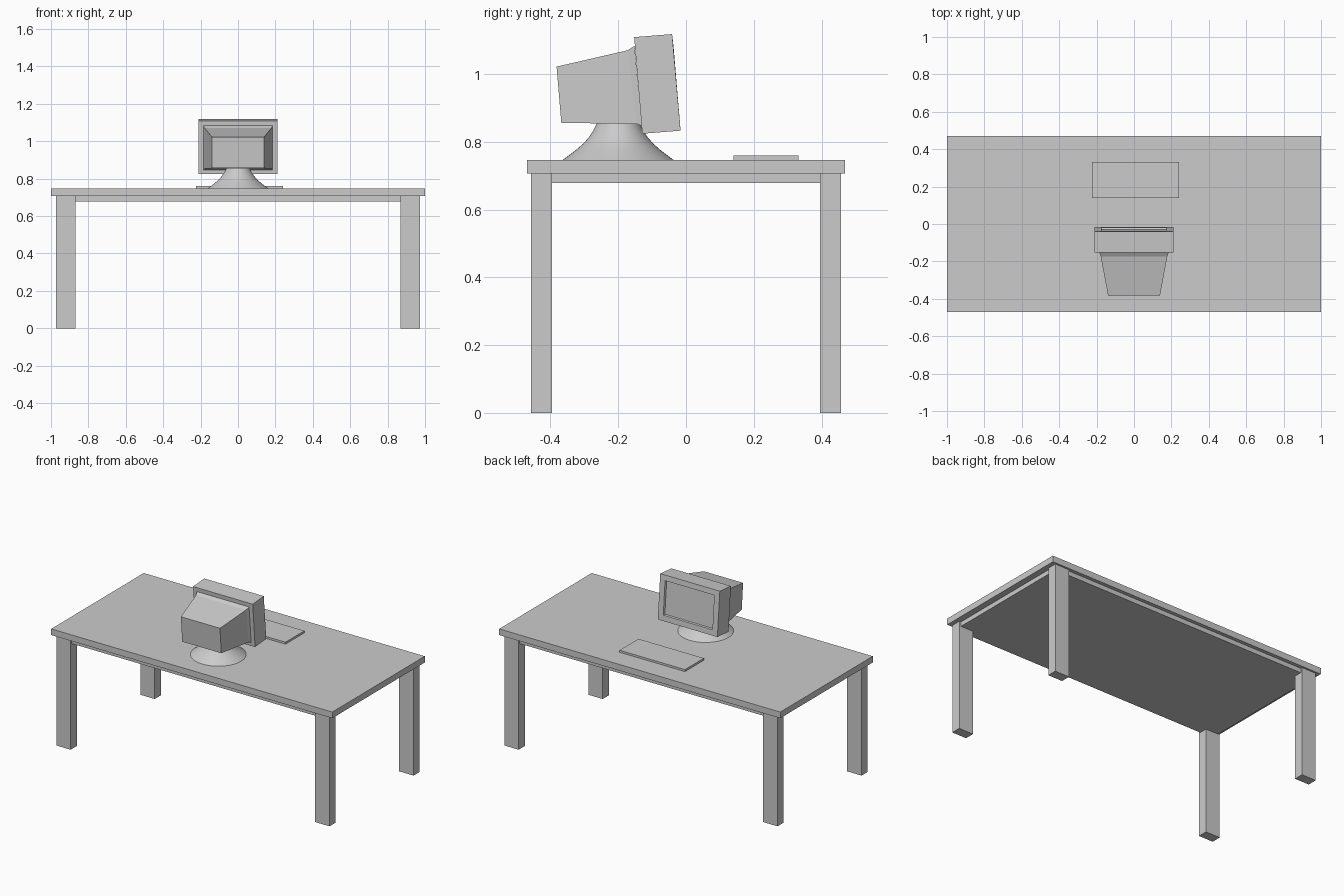
import bpy, bmesh, math

if "Cube" in bpy.data.objects:
    bpy.data.objects.remove(bpy.data.objects["Cube"])


def finish(name, bm):
    bmesh.ops.recalc_face_normals(bm, faces=bm.faces)
    mesh = bpy.data.meshes.new(name)
    bm.to_mesh(mesh)
    bm.free()
    obj = bpy.data.objects.new(name, mesh)
    bpy.context.collection.objects.link(obj)
    return obj


def box(name, x, y, z):
    bm = bmesh.new()
    bmesh.ops.create_cube(bm, size=1)
    for v in bm.verts:
        v.co = [lo + (hi - lo) * (c + 0.5) for c, (lo, hi) in zip(v.co, (x, y, z))]
    return finish(name, bm)


def loft(name, rings):
    """Rectangular rings (half width, top y, top z, bottom y, bottom z), capped."""
    bm = bmesh.new()
    loops = []
    for w, ty, tz, by, bz in rings:
        loops.append([bm.verts.new(c) for c in
                      ((-w, ty, tz), (w, ty, tz), (w, by, bz), (-w, by, bz))])
    for a, b in zip(loops, loops[1:]):
        for i in range(4):
            j = (i + 1) % 4
            bm.faces.new((a[i], a[j], b[j], b[i]))
    bm.faces.new(loops[0])
    bm.faces.new(loops[-1])
    return finish(name, bm)


# Table: top, recessed under-panel, four legs
box("table_top", (-1, 1), (-0.47, 0.47), (0.707, 0.747))
box("under_panel", (-0.96, 0.96), (-0.447, 0.447), (0.678, 0.707))
for sx, side in ((-1, "left"), (1, "right")):
    for sy, end in ((-1, "front"), (1, "back")):
        box(f"{end}_{side}_leg", sorted((sx * 0.87, sx * 0.972)),
            sorted((sy * 0.396, sy * 0.458)), (0, 0.707))

# Keyboard
box("keyboard", (-0.225, 0.24), (0.14, 0.332), (0.747, 0.76))

# Monitor rear housing, flared slightly where it meets the bezel
loft("monitor_housing", [
    (0.139, -0.382, 1.022, -0.368, 0.856),
    (0.178, -0.173, 1.070, -0.145, 0.853),
    (0.185, -0.152, 1.083, -0.130, 0.846)])

# Monitor bezel, tilted back, with a recessed screen
loft("monitor_bezel", [
    (0.212, -0.153, 1.109, -0.129, 0.824),
    (0.212, -0.041, 1.118, -0.016, 0.833),
    (0.175, -0.037, 1.084, -0.019, 0.869),
    (0.171, -0.048, 1.080, -0.030, 0.872)])

# Flared round stand
profile = [(0.163, 0.747), (0.127, 0.774), (0.105, 0.793), (0.088, 0.812),
           (0.074, 0.833), (0.062, 0.857), (0.058, 0.87)]
bm = bmesh.new()
loops = [[bm.verts.new((r * math.cos(t), -0.2 + r * math.sin(t), z))
          for t in [2 * math.pi * i / 48 for i in range(48)]] for r, z in profile]
for a, b in zip(loops, loops[1:]):
    for i in range(48):
        j = (i + 1) % 48
        bm.faces.new((a[i], a[j], b[j], b[i]))
bm.faces.new(loops[0])
bm.faces.new(loops[-1])
stand = finish("monitor_stand", bm)
bpy.context.view_layer.objects.active = stand
stand.select_set(True)
bpy.ops.object.shade_smooth_by_angle(angle=math.radians(35))
